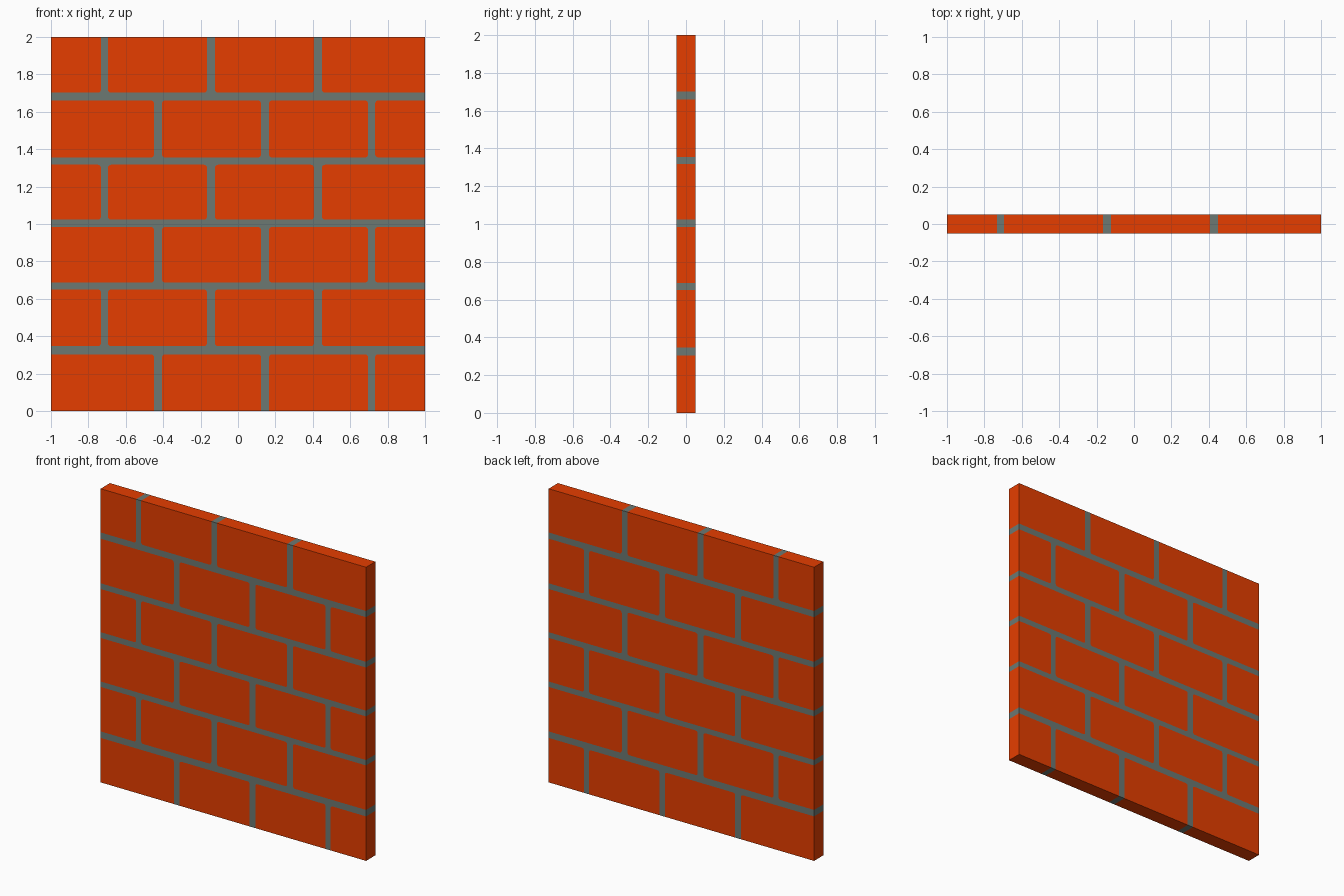
import bpy, bmesh, math

if "Cube" in bpy.data.objects:
    bpy.data.objects.remove(bpy.data.objects["Cube"])

HALF_W, HALF_D, TOP = 1.0, 0.05, 2.0
R = 0.016                                   # rounding of brick corners at joints
BANDS = [(0.303, 0.347), (0.65, 0.687), (0.984, 1.023), (1.317, 1.356), (1.66, 1.702)]
JOINTS_A = [(-0.449, -0.406), (0.123, 0.166), (0.695, 0.733)]
JOINTS_B = [(-b, -a) for a, b in reversed(JOINTS_A)]


def material(name, rgb):
    m = bpy.data.materials.new(name)
    m.diffuse_color = (*rgb, 1)
    m.use_nodes = True
    m.node_tree.nodes["Principled BSDF"].inputs["Base Color"].default_value = m.diffuse_color
    return m


def arc(cx, cz, start, end, n=4):
    pts = []
    for i in range(n + 1):
        a = math.radians(start + (end - start) * i / n)
        pts.append((cx + R * math.cos(a), cz + R * math.sin(a)))
    return pts


def slab(bm, pts):
    """Front and back faces of an outline, with sides only on the wall's outer edges."""
    front = [bm.verts.new((x, -HALF_D, z)) for x, z in pts]
    back = [bm.verts.new((x, HALF_D, z)) for x, z in pts]
    bm.faces.new(front)
    bm.faces.new(back[::-1])
    for i, (x, z) in enumerate(pts):
        j = (i + 1) % len(pts)
        u, v = pts[j]
        if (x == u and abs(x) == HALF_W) or (z == v and z in (0.0, TOP)):
            bm.faces.new((front[j], front[i], back[i], back[j]))


def brick_outline(x0, x1, z0, z1):
    pts = []
    for x, z, sx, sz, start in ((x0, z0, 1, 1, 180), (x1, z0, -1, 1, 270),
                                (x1, z1, -1, -1, 0), (x0, z1, 1, -1, 90)):
        if abs(x) == HALF_W or z in (0.0, TOP):
            pts.append((x, z))              # corner on the wall's edge stays square
        else:
            pts += arc(x + sx * R, z + sz * R, start, start + 90)
    return pts


def joint_outline(a, b, z0, z1):
    pts = []
    if z0 == 0.0:
        pts += [(a, z0), (b, z0)]
    else:
        pts += arc(a - R, z0 + R, 0, -90) + arc(b + R, z0 + R, 270, 180)
    if z1 == TOP:
        pts += [(b, z1), (a, z1)]
    else:
        pts += arc(b + R, z1 - R, 180, 90) + arc(a - R, z1 - R, 90, 0)
    return pts


def finish(bm, name, mat):
    me = bpy.data.meshes.new(name)
    bm.to_mesh(me)
    bm.free()
    me.materials.append(mat)
    bpy.context.collection.objects.link(bpy.data.objects.new(name, me))


bricks, mortar = bmesh.new(), bmesh.new()

# brick courses with upright joints, alternating offset
edges = [0.0] + [z for band in BANDS for z in band] + [TOP]
for row in range(6):
    z0, z1 = edges[2 * row], edges[2 * row + 1]
    joints = JOINTS_B if row % 2 else JOINTS_A
    xs = [-HALF_W] + [x for j in joints for x in j] + [HALF_W]
    for k in range(0, len(xs), 2):
        slab(bricks, brick_outline(xs[k], xs[k + 1], z0, z1))
    for a, b in joints:
        slab(mortar, joint_outline(a, b, z0, z1))

# level mortar bands between courses
for z0, z1 in BANDS:
    slab(mortar, [(-HALF_W, z0), (HALF_W, z0), (HALF_W, z1), (-HALF_W, z1)])

finish(bricks, "bricks", material("brick orange red", (0.79, 0.048, 0.0)))
finish(mortar, "mortar", material("mortar grey", (0.15, 0.19, 0.17)))
